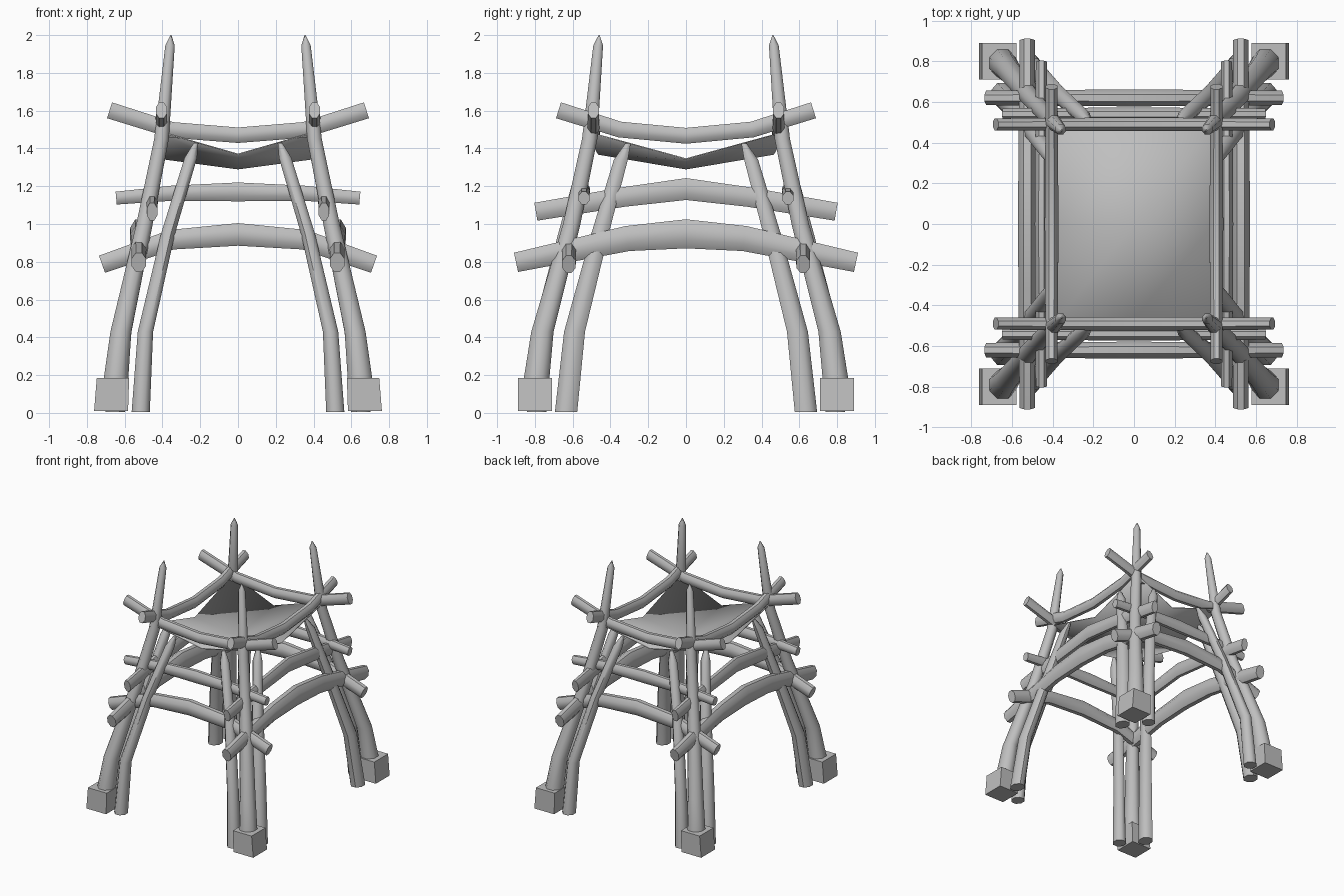
import bpy, bmesh, math
from mathutils import Vector

cube = bpy.data.objects.get("Cube")
if cube:
    bpy.data.objects.remove(cube, do_unlink=True)


def material(name, colour):
    mat = bpy.data.materials.new(name)
    mat.use_nodes = True
    mat.diffuse_color = colour
    mat.node_tree.nodes["Principled BSDF"].inputs["Base Color"].default_value = colour
    return mat


GREY = material("plain grey", (0.52, 0.52, 0.52, 1))


def finish(name, bm, mirror=(False, False, False), angle=50):
    bmesh.ops.recalc_face_normals(bm, faces=bm.faces)
    mesh = bpy.data.meshes.new(name)
    bm.to_mesh(mesh)
    bm.free()
    mesh.shade_smooth()
    mesh.set_sharp_from_angle(angle=math.radians(angle))
    mesh.materials.append(GREY)
    obj = bpy.data.objects.new(name, mesh)
    bpy.context.scene.collection.objects.link(obj)
    if any(mirror):
        mod = obj.modifiers.new("mirror", "MIRROR")
        mod.use_axis = mirror
        mod.use_mirror_merge = False
    return obj


def sweep(name, stations, mirror, sides=8, angle=50):
    """Loft rings given as (centre, side vector, up vector)."""
    bm = bmesh.new()
    rings = []
    for centre, side, up in stations:
        ring = []
        for i in range(sides):
            a = math.tau * (i + 0.5) / sides
            ring.append(bm.verts.new(centre + side * math.cos(a) + up * math.sin(a)))
        rings.append(ring)
    for low, high in zip(rings, rings[1:]):
        for i in range(sides):
            j = (i + 1) % sides
            bm.faces.new((low[i], low[j], high[j], high[i]))
    bm.faces.new(rings[0])
    bm.faces.new(rings[-1])
    return finish(name, bm, mirror, angle)


def post(name, points, sides=8, angle=50):
    """Upright log with level rings, points are (x, y, z, rx, ry), one per corner."""
    stations = [(Vector(p[:3]), Vector((p[3], 0, 0)), Vector((0, p[4], 0))) for p in points]
    return sweep(name, stations, (True, True, False), sides, angle)


def beam(name, along_x, offset, half_width, half_path):
    """Bent rail, half_path is (distance, z, half height) from the middle outwards."""
    path = [(-d, z, h) for d, z, h in reversed(half_path[1:])] + half_path
    axis = Vector((1, 0, 0)) if along_x else Vector((0, 1, 0))
    side = Vector((0, 1, 0)) if along_x else Vector((1, 0, 0))
    centres = [axis * d + side * offset + Vector((0, 0, z)) for d, z, h in path]
    stations = []
    for i, (d, z, h) in enumerate(path):
        tangent = centres[min(i + 1, len(path) - 1)] - centres[max(i - 1, 0)]
        up = tangent.normalized().cross(side)
        if up.z < 0:
            up.negate()
        width = half_width * (1 - 0.2 * abs(d))
        stations.append((centres[i], side * width * 1.08, up * h * 1.08))
    return sweep(name, stations, (not along_x, along_x, False))


# Main corner posts with sharpened tips
post("main_post", [
    (0.665, 0.80, 0.01, 0.075, 0.075), (0.645, 0.79, 0.19, 0.07, 0.073),
    (0.62, 0.76, 0.43, 0.06, 0.064), (0.495, 0.605, 1.0, 0.047, 0.05),
    (0.405, 0.51, 1.45, 0.042, 0.044), (0.36, 0.465, 1.945, 0.027, 0.028),
    (0.355, 0.46, 2.0, 0.003, 0.003)])

# Square feet around the main posts
r = 0.09 * math.sqrt(2)
post("post_foot", [(0.672, 0.80, 0.01, r, r), (0.662, 0.80, 0.185, r * 0.95, r)], 4, 30)

# Bracing posts beside each main post
post("front_brace", [
    (0.515, 0.79, 0.005, 0.052, 0.055), (0.49, 0.765, 0.43, 0.044, 0.052),
    (0.37, 0.635, 0.95, 0.04, 0.045), (0.25, 0.53, 1.35, 0.036, 0.038),
    (0.222, 0.505, 1.43, 0.013, 0.014)])
post("side_brace", [
    (0.65, 0.635, 0.005, 0.055, 0.064), (0.61, 0.59, 0.43, 0.05, 0.06),
    (0.50, 0.455, 0.95, 0.042, 0.05), (0.42, 0.345, 1.34, 0.036, 0.04),
    (0.40, 0.308, 1.425, 0.014, 0.016)])

# Three levels of bent rails on the front and back
beam("low_cross_rail", True, 0.62, 0.042, [(0, 0.945, 0.06), (0.35, 0.917, 0.053), (0.72, 0.787, 0.048)])
beam("middle_cross_rail", True, 0.54, 0.033, [(0, 1.17, 0.05), (0.35, 1.163, 0.04), (0.645, 1.137, 0.034)])
beam("top_cross_rail", True, 0.49, 0.034, [(0, 1.47, 0.041), (0.35, 1.498, 0.042), (0.68, 1.602, 0.044)])

# Three levels of bent rails on the two sides
beam("low_side_rail", False, 0.525, 0.046, [(0, 0.948, 0.077), (0.31, 0.923, 0.067), (0.90, 0.797, 0.052)])
beam("middle_side_rail", False, 0.455, 0.033, [(0, 1.185, 0.058), (0.33, 1.143, 0.052), (0.795, 1.065, 0.048)])
beam("top_side_rail", False, 0.405, 0.034, [(0, 1.467, 0.042), (0.35, 1.50, 0.042), (0.675, 1.602, 0.044)])

# Sagging canopy sheet tied to the posts
bm = bmesh.new()
bmesh.ops.create_grid(bm, x_segments=2, y_segments=2, size=1)
for v in bm.verts:
    ax, ay = round(abs(v.co.x)), round(abs(v.co.y))
    sx, sy, sz = {(1, 1): (0.42, 0.53, 1.49), (1, 0): (0.395, 0, 1.345),
                  (0, 1): (0, 0.465, 1.37), (0, 0): (0, 0, 1.292)}[ax, ay]
    v.co = (math.copysign(sx, v.co.x), math.copysign(sy, v.co.y), sz)
canopy = finish("canopy_sheet", bm)
solid = canopy.modifiers.new("thickness", "SOLIDIFY")
solid.thickness = 0.006
solid.offset = 0
